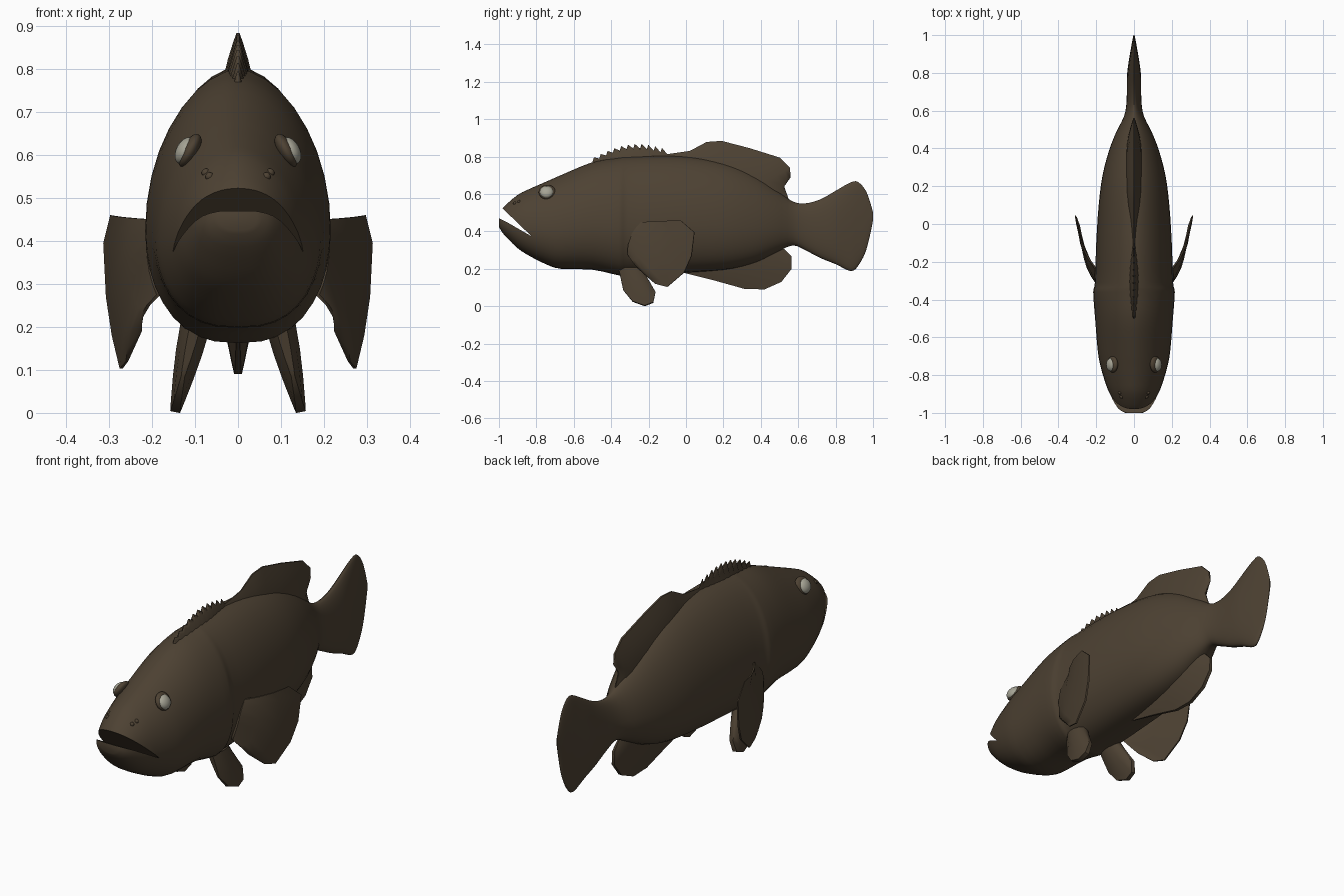
import bpy, bmesh, math
from mathutils import Vector, Matrix

if "Cube" in bpy.data.objects:
    bpy.data.objects.remove(bpy.data.objects["Cube"])


def material(name, rgb):
    m = bpy.data.materials.new(name)
    m.use_nodes = True
    m.diffuse_color = (*rgb, 1)
    bsdf = m.node_tree.nodes["Principled BSDF"]
    bsdf.inputs["Base Color"].default_value = (*rgb, 1)
    bsdf.inputs["Roughness"].default_value = 0.7
    return m


BROWN = material("dark brown skin", (0.075, 0.054, 0.033))
PALE = material("pale eye", (0.38, 0.37, 0.30))


def finish(name, bm, mat, angle=40):
    bmesh.ops.recalc_face_normals(bm, faces=bm.faces)
    mesh = bpy.data.meshes.new(name)
    bm.to_mesh(mesh)
    bm.free()
    mesh.materials.append(mat)
    ob = bpy.data.objects.new(name, mesh)
    bpy.context.collection.objects.link(ob)
    smooth(ob, angle)
    return ob


def smooth(ob, angle):
    bpy.ops.object.select_all(action="DESELECT")
    ob.select_set(True)
    bpy.context.view_layer.objects.active = ob
    bpy.ops.object.shade_smooth_by_angle(angle=math.radians(angle))


def loft(name, rings, mat=BROWN, angle=40):
    """Skin a list of closed rings and cap both ends."""
    bm = bmesh.new()
    rows = [[bm.verts.new(p) for p in ring] for ring in rings]
    n = len(rows[0])
    for a, b in zip(rows, rows[1:]):
        for i in range(n):
            j = (i + 1) % n
            bm.faces.new((a[i], a[j], b[j], b[i]))
    bm.faces.new(rows[0])
    bm.faces.new(rows[-1])
    return finish(name, bm, mat, angle)


def spline(points, steps):
    """Smooth curve through the points."""
    pts = [Vector(p) for p in points]
    pts = [pts[0]] + pts + [pts[-1]]
    out = []
    for a, b, c, d in zip(pts, pts[1:], pts[2:], pts[3:]):
        for k in range(steps):
            t = k / steps
            out.append(0.5 * (2 * b + (c - a) * t + (2 * a - 5 * b + 4 * c - d) * t * t
                              + (3 * b - a - 3 * c + d) * t ** 3))
    return out + [pts[-1]]


def fin(name, pairs, normal, root, edge, bow=0.0):
    """Tapered blade between root points and edge points."""
    normal = Vector(normal).normalized()
    rings = []
    for i, (a, b) in enumerate(pairs):
        a, b = Vector(a), Vector(b)
        full = 0.35 + 0.65 * math.sin(math.pi * i / (len(pairs) - 1))
        front, back = [], []
        for t in (0, 0.3, 0.6, 0.85, 1):
            p = a.lerp(b, t) + normal * bow * math.sin(math.pi * t)
            h = (root + (edge - root) * t ** 1.5) * full
            front.append(p + normal * h)
            back.append(p - normal * h)
        rings.append(front + back[::-1])
    return loft(name, rings, angle=50)


# Body and tail: y, underside, top, half width
stations = [
    (-1.0, .425, .49, .045), (-.975, .385, .53, .085), (-.9, .31, .595, .128),
    (-.83, .265, .63, .155), (-.75, .225, .665, .178), (-.67, .2, .7, .192),
    (-.5, .195, .77, .206), (-.36, .165, .795, .216), (-.31, .165, .8, .207),
    (-.1, .175, .805, .2), (.1, .185, .79, .187), (.25, .2, .755, .168),
    (.38, .235, .695, .135), (.48, .285, .625, .097), (.57, .325, .56, .053),
    (.64, .298, .55, .04), (.72, .257, .572, .038), (.8, .225, .617, .036),
    (.88, .188, .662, .025), (.92, .215, .664, .018), (.96, .29, .62, .011),
    (.985, .385, .555, .006), (1.0, .46, .5, .003)]


def body_ring(s, count=36):
    y, low, high, half = s
    wide = low + 0.41 * (high - low)
    ring = []
    for i in range(count):
        a = math.tau * i / count
        c, sn = math.cos(a), math.sin(a)
        power = 1.12 if sn > 0 else 0.78
        x = math.copysign(abs(c) ** power, c) * half
        z = wide + sn * ((high - wide) if sn > 0 else (wide - low))
        ring.append((x, y, z))
    return ring


body = loft("body", [body_ring(s) for s in spline(stations, 3)])

# Open mouth, cut with a wedge
wedge = [(-.825, .373), (-1.04, .58), (-1.07, .5), (-1.0, .47), (-.95, .445)]
cutter = loft("mouth_cutter", [[(x, y, z) for y, z in wedge] for x in (-.4, .4)])
cutter.hide_render = True
cut = body.modifiers.new("mouth", "BOOLEAN")
cut.operation = "DIFFERENCE"
cut.solver = "EXACT"
cut.object = cutter
bpy.context.view_layer.update()
graph = bpy.context.evaluated_depsgraph_get()
body_mesh = bpy.data.meshes.new_from_object(body.evaluated_get(graph))
body.modifiers.clear()
body.data = body_mesh
bpy.data.objects.remove(cutter)
smooth(body, 40)


def middle(rows):
    return [((0, a, b), (0, c, d)) for a, b, c, d in rows]


# Soft dorsal fin and anal fin: root y, z, edge y, z
soft = [(-.12, .75, -.12, .81), (.02, .75, .02, .83), (.09, .74, .11, .878),
        (.16, .73, .19, .884), (.25, .7, .34, .845), (.33, .67, .5, .795),
        (.38, .64, .555, .74), (.43, .6, .56, .69), (.47, .57, .525, .64),
        (.5, .54, .55, .57)]
fin("soft_dorsal_fin", middle(soft), (1, 0, 0), .045, .004)
anal = [(0, .24, -.01, .178), (.1, .25, .15, .138), (.2, .26, .315, .092),
        (.27, .28, .42, .09), (.33, .3, .51, .13), (.38, .32, .565, .2),
        (.42, .34, .565, .265), (.45, .36, .525, .305)]
fin("anal_fin", middle(anal), (1, 0, 0), .04, .009)

# Spiny dorsal fin with a saw-tooth edge
spines = []
count = 11
for i in range(count + 1):
    t = i / count
    y = -.5 + .4 * t
    z = .772 + .04 * t + .05 * math.sin(math.pi * t)
    spines.append((y, .73, y, z))
    if i < count:
        spines.append((y + .012, .73, y + .008, z + .024))
fin("spiny_dorsal_fin", middle(spines), (1, 0, 0), .035, .003)

# Paired fins, eyes and nostrils
pectoral = [((.2, -.24, .45), (.296, -.03, .46)), ((.2, -.265, .42), (.311, .045, .395)),
            ((.2, -.285, .39), (.304, .03, .27)), ((.198, -.295, .36), (.29, -.01, .18)),
            ((.195, -.305, .33), (.272, -.1, .103)), ((.19, -.31, .3), (.258, -.165, .12)),
            ((.185, -.31, .275), (.225, -.245, .19))]
pelvic = [(-.36, -.335, .085), (-.34, -.285, .025), (-.315, -.22, .002),
          (-.285, -.175, .02), (-.255, -.163, .075), (-.235, -.2, .14)]


def ball(name, centre, radii, tilt, mat):
    bm = bmesh.new()
    m = Matrix.Translation(centre) @ Matrix.Rotation(tilt, 4, "Y") @ Matrix.Diagonal((*radii, 1))
    bmesh.ops.create_uvsphere(bm, u_segments=20, v_segments=12, radius=1, matrix=m)
    return finish(name, bm, mat, 60)


for side, s in (("left", 1), ("right", -1)):
    flip = lambda p: (p[0] * s, p[1], p[2])
    fin(side + "_pectoral_fin", [(flip(a), flip(b)) for a, b in pectoral],
        (s, -.35, 0), .014, .004, .016)
    fin(side + "_pelvic_fin",
        [(flip((.1, a, .2)), flip((.105 + (.19 - z) * .22, y, z))) for a, y, z in pelvic],
        (s, 0, .2 * s * s), .036, .012)
    ball(side + "_eye", (.122 * s, -.745, .61), (.022, .036, .034), -.5 * s, PALE)
    ball(side + "_eye_rim", (.112 * s, -.742, .61), (.02, .046, .043), -.5 * s, BROWN)
    for dy in (0, .022):
        ball(side + "_nostril", (.066 * s + dy * .4 * s, -.915 + dy, .55 + dy * .4),
             (.01, .009, .01), 0, BROWN)
